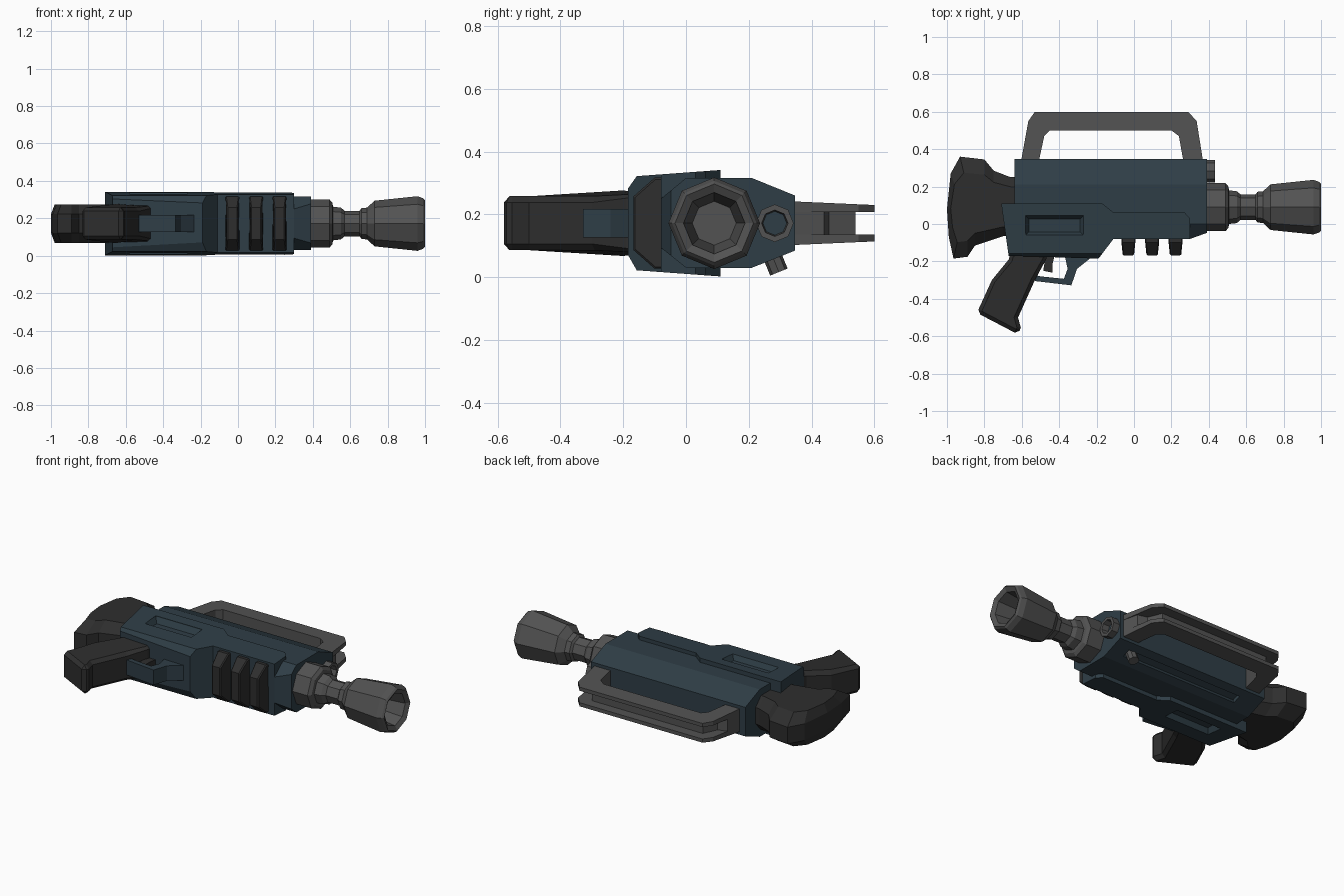
import bpy, bmesh
from math import cos, sin, pi
from mathutils import Vector

if "Cube" in bpy.data.objects:
    bpy.data.objects.remove(bpy.data.objects["Cube"])

CZ = 0.172  # mid plane of the model lying on its side


def material(name, c):
    m = bpy.data.materials.new(name)
    m.diffuse_color = (*c, 1)
    m.use_nodes = True
    m.node_tree.nodes["Principled BSDF"].inputs["Base Color"].default_value = m.diffuse_color
    return m


BLUE = material("blue_steel", (0.028, 0.048, 0.062))
DARK = material("dark_rubber", (0.027, 0.027, 0.027))
GREY = material("grey_metal", (0.085, 0.085, 0.085))


def loft(name, rings, mat, bevel=0):
    """Skin equal-length rings of points and cap both ends."""
    bm = bmesh.new()
    vs = [[bm.verts.new(p) for p in r] for r in rings]
    n = len(vs[0])
    for a, b in zip(vs, vs[1:]):
        for i in range(n):
            j = (i + 1) % n
            bm.faces.new((a[i], a[j], b[j], b[i]))
    bm.faces.new(vs[0])
    bm.faces.new(vs[-1])
    bmesh.ops.recalc_face_normals(bm, faces=bm.faces)
    me = bpy.data.meshes.new(name)
    bm.to_mesh(me)
    bm.free()
    me.materials.append(mat)
    ob = bpy.data.objects.new(name, me)
    bpy.context.collection.objects.link(ob)
    if bevel:
        m = ob.modifiers.new("Bevel", 'BEVEL')
        m.width, m.segments, m.limit_method = bevel, 1, 'ANGLE'
        m.angle_limit = 0.9
    return ob


def slab(name, pts, z0, z1, mat, bevel=0):
    """Outline in x, y extruded along z."""
    return loft(name, [[(x, y, z) for x, y in pts] for z in (z0, z1)], mat, bevel)


def bar(name, pts, x0, x1, mat, bevel=0):
    """Cross-section in y, z extruded along x."""
    return loft(name, [[(x, y, z) for y, z in pts] for x in (x0, x1)], mat, bevel)


def lathe(name, prof, y, mat, n=8):
    """Profile of (x, radius) turned about an axis along x."""
    return loft(name, [[(x, y + r * cos(2 * pi * i / n), CZ + r * sin(2 * pi * i / n))
                        for i in range(n)] for x, r in prof], mat)


def boolean(ob, cutter, op):
    m = ob.modifiers.new("Bool", 'BOOLEAN')
    m.object, m.operation, m.solver = cutter, op, 'EXACT'
    bpy.context.view_layer.objects.active = ob
    bpy.ops.object.modifier_apply(modifier=m.name)


def remove(ob):
    bpy.data.objects.remove(ob, do_unlink=True)


# Upper receiver: eight-sided bar with sloping nose underneath
receiver = bar("receiver", [(.348, .085), (.348, .26), (.21, .316), (0, .316), (-.08, .25),
                            (-.08, .094), (0, .03), (.21, .03)], -.64, .39, BLUE)
nose = slab("nose_cut", [(.28, -.087), (.41, -.04), (.41, -.2), (.28, -.2)], -.1, .5, BLUE)
boolean(receiver, nose, 'DIFFERENCE')
remove(nose)

# Lower receiver: side outline trimmed by a chamfered cross-section
lower = slab("lower_receiver", [(-.71, .11), (-.17, .11), (-.11, .062), (.27, .062), (.30, .03),
                                (.30, -.08), (-.11, -.08), (-.19, -.185), (-.67, -.17)],
             -.05, .4, BLUE)
trim = bar("trim", [(-.19, .08), (-.157, .022), (.115, .002), (.115, .342), (-.157, .322),
                    (-.19, .275)], -1, 1, BLUE)
boolean(lower, trim, 'INTERSECT')
remove(trim)

# Side pockets on both faces
for s in (-1, 1):
    def rect(g, d):
        return [(x, y, CZ + s * d) for x, y in ((-.58 + g, -.06 + g), (-.27 - g, -.06 + g),
                                                (-.27 - g, .045 - g), (-.58 + g, .045 - g))]
    cut = loft("pocket_cut", [rect(0, .2), rect(0, .16), rect(.018, .128)], BLUE)
    for ob in (receiver, lower):
        boolean(ob, cut, 'DIFFERENCE')
    remove(cut)

# Bolt slot and knob on the low-side chamfer
mid, d, n = Vector((.279, .058)), Vector((.926, .377)), Vector((.377, -.926))
cut = bar("slot_cut", [mid + d * a * .025 + n * b * .022
                       for a, b in ((-1, -1), (1, -1), (1, 1), (-1, 1))], -.5, .29, BLUE)
boolean(receiver, cut, 'DIFFERENCE')
remove(cut)
rings = []
for h in (-.03, .045):
    c = mid + n * h
    ring = []
    for i in range(8):
        u, v = .03 * cos(i * pi / 4), .03 * sin(i * pi / 4)
        ring.append((.25 + u, c.x + d.x * v, c.y + d.y * v))
    rings.append(ring)
loft("bolt_knob", rings, GREY)

# Barrel with flared hollow muzzle, and the small upper tube
lathe("barrel", [(.36, .128), (.49, .128), (.505, .11), (.508, .09), (.55, .085), (.57, .068),
                 (.65, .068), (.66, .082), (.69, .085), (.73, .122), (.96, .146), (.99, .135),
                 (1.0, .125), (.985, .098), (.78, .07)], .09, GREY)
lathe("upper_tube", [(.36, .06), (.432, .06), (.432, .042), (.39, .038)], .283, GREY)

# Foregrip ribs
for x in (-.03, .097, .222):
    rings = []
    for sx in (-1, 1):
        rings.append([(x + sx * w, y, CZ + z) for y, z, w in
                      ((0, -.145, .038), (-.10, -.145, .038), (-.168, -.085, .03),
                       (-.168, .085, .03), (-.10, .145, .038), (0, .145, .038))])
    loft("foregrip_rib", rings, DARK, .006)

# Butt stock: full outline in the middle, drawn in towards both flat sides
outer = [(-.60, .25), (-.66, .25), (-.75, .285), (-.80, .345), (-.93, .36), (-.98, .27),
         (-1.0, .08), (-.99, -.07), (-.965, -.185), (-.89, -.175), (-.85, -.115), (-.70, -.065),
         (-.60, -.06)]
inner = [(x if x > -.9 else x + .02, .09 + (y - .09) * .68) for x, y in outer]
loft("butt_stock", [[(x, y, CZ + z) for x, y in o] for o, z in
                    ((inner, -.103), (outer, -.05), (outer, .05), (inner, .103))], DARK)

# Pistol grip, flaring a little where it meets the receiver
grip = [(-.46, -.15), (-.47, -.19), (-.53, -.30), (-.62, -.50), (-.605, -.555), (-.62, -.59),
        (-.84, -.475), (-.81, -.41), (-.76, -.30), (-.67, -.19), (-.66, -.15)]
loft("pistol_grip", [[(x, y, CZ + s * (.086 if y < -.25 else .1)) for x, y in grip]
                     for s in (-1, 1)], DARK, .02)

# Trigger guard and trigger
slab("trigger_guard", [(-.54, -.27), (-.53, -.305), (-.335, -.328), (-.305, -.24), (-.23, -.18),
                       (-.37, -.17), (-.355, -.24), (-.375, -.293), (-.50, -.28)],
     CZ - .045, CZ + .045, BLUE)
slab("trigger", [(-.47, -.15), (-.42, -.15), (-.435, -.21), (-.435, -.26), (-.485, -.25)],
     CZ - .025, CZ + .025, DARK)

# Carry handle: two side rails joined by a recessed core
low = [(.265, .33), (.24, .47), (.20, .50), (-.45, .50), (-.48, .47), (-.51, .33)]
rail = [(-.605, .33), (-.565, .55), (-.53, .60), (.29, .60), (.335, .55), (.37, .33)] + low
core = [(-.605, .33), (-.585, .44), (-.53, .455), (-.49, .54), (.25, .54), (.285, .455),
        (.345, .44), (.37, .33)] + low
for s in (-1, 1):
    loft("handle_rail", [[(x, y, CZ + s * (w - (.012 * (y - .33) / .27 if w > .05 else 0)))
                          for x, y in rail] for w in (.036, .07)], GREY)
slab("handle_core", core, CZ - .04, CZ + .04, GREY)
